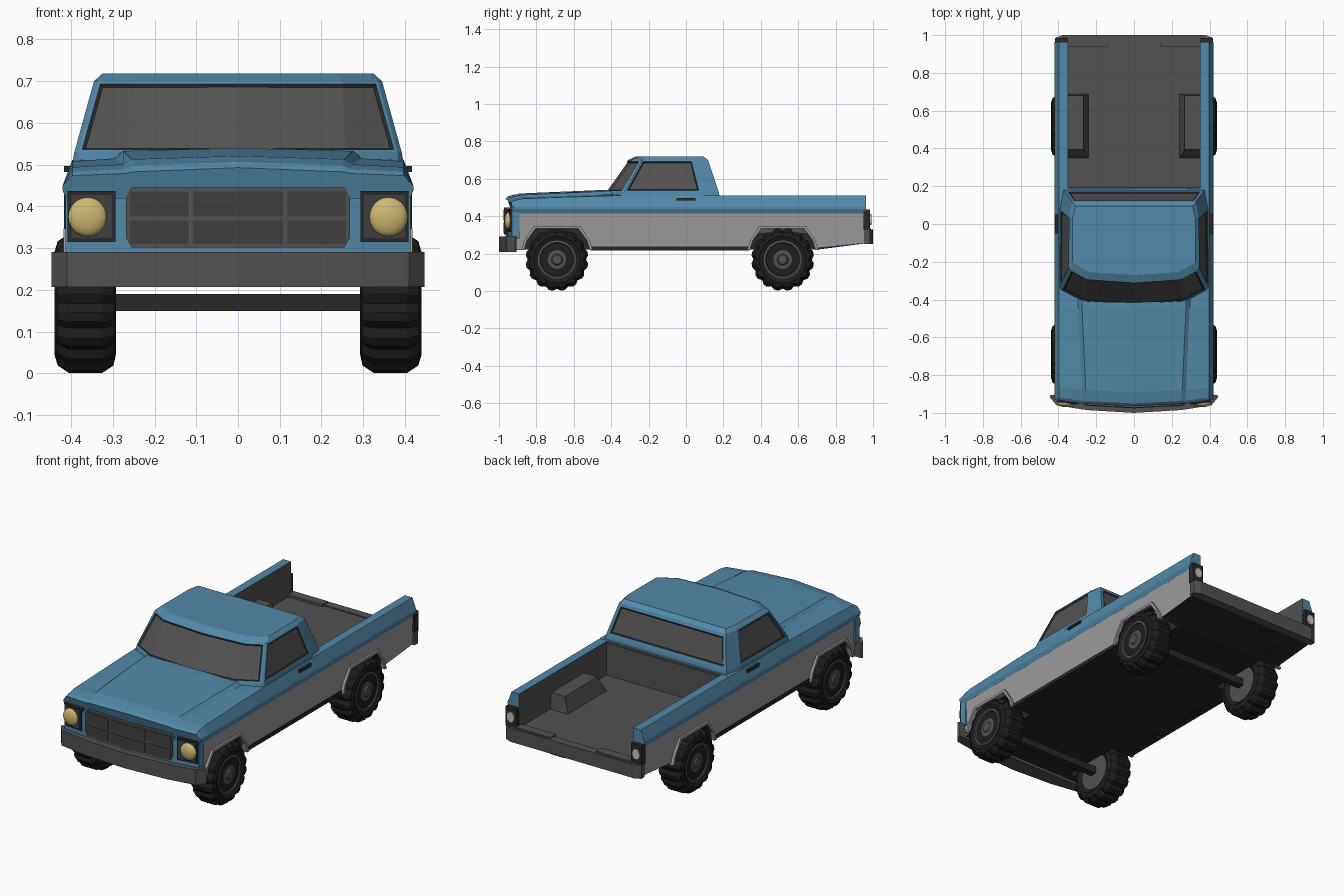
import bpy, bmesh, math

if "Cube" in bpy.data.objects:
    bpy.data.objects.remove(bpy.data.objects["Cube"])

COLOURS = {
    "blue_paint": (0.085, 0.25, 0.40), "light_grey_paint": (0.33, 0.33, 0.33),
    "dark_grey": (0.085, 0.085, 0.085), "grille_grey": (0.05, 0.05, 0.05),
    "underside_black": (0.022, 0.022, 0.022), "tyre_black": (0.013, 0.013, 0.013),
    "lamp_yellow": (0.62, 0.48, 0.17), "lamp_white": (0.55, 0.55, 0.55),
}
MATS = {}
for key, rgb in COLOURS.items():
    MATS[key] = bpy.data.materials.new(key)
    MATS[key].diffuse_color = (*rgb, 1)
BLUE, LIGHT, GREY, GRILLE, UNDER, TYRE, YELLOW, WHITE = COLOURS


def finish(name, bm, mats, rule=None):
    bmesh.ops.recalc_face_normals(bm, faces=bm.faces[:])
    bm.normal_update()
    if rule:
        for f in bm.faces:
            f.material_index = rule(f.normal, f.calc_center_median())
    me = bpy.data.meshes.new(name)
    bm.to_mesh(me)
    bm.free()
    for m in mats:
        me.materials.append(MATS[m])
    ob = bpy.data.objects.new(name, me)
    bpy.context.collection.objects.link(ob)
    return ob


def loft(rings, mirror=False, caps=True, bm=None):
    """Skin closed rings of points, optionally with an x-mirrored copy."""
    bm = bm or bmesh.new()
    for s in ((1, -1) if mirror else (1,)):
        vs = [[bm.verts.new((s * x, y, z)) for x, y, z in r] for r in rings]
        n = len(vs[0])
        for a, b in zip(vs, vs[1:]):
            for i in range(n):
                j = (i + 1) % n
                bm.faces.new((a[i], a[j], b[j], b[i]))
        if caps:
            bm.faces.new(vs[0])
            bm.faces.new(vs[-1])
    return bm


def prism(name, pts, axis, a, b, mats, mirror=False, rule=None):
    """Extrude a 2D outline along an axis; a and b may be functions of the point."""
    def ring(c):
        out = []
        for p, q in pts:
            co = [p, q]
            co.insert(axis, c(p, q) if callable(c) else c)
            out.append(co)
        return out
    return finish(name, loft([ring(a), ring(b)], mirror), mats, rule)


def box(name, x, y, z, mat, mirror=False):
    pts = [(y[0], z[0]), (y[1], z[0]), (y[1], z[1]), (y[0], z[1])]
    return prism(name, pts, 0, x[0], x[1], [mat], mirror)


def rect(x0, x1, z0, z1):
    return [(x0, z0), (x1, z0), (x1, z1), (x0, z1)]


def both(half):
    """Complete a half outline whose first point lies on x = 0."""
    return half + [(-p[0], *p[1:]) for p in reversed(half) if p[0] > 0]


def outward(n, c):
    return n.x * (1 if c.x > 0 else -1)


def bow(x):
    return 0.035 * (x / 0.42) ** 2


WHEELS = (-0.69, 0.517)
ARCH = [(-0.175, 0.22), (-0.16, 0.27), (-0.115, 0.333),
        (0.115, 0.333), (0.16, 0.27), (0.175, 0.22)]

# Hood, fenders and shoulder band under the cab
rings = []
for y, zc, k, zk, drop, zf, bend in [
        (-0.965, 0.493, 0.25, 0.483, 0.004, 0.474, 1), (-0.95, 0.507, 0.25, 0.498, 0.008, 0.484, 1),
        (-0.89, 0.521, 0.255, 0.513, 0.012, 0.494, 0.7), (-0.45, 0.54, 0.275, 0.533, 0.018, 0.508, 0),
        (-0.30, 0.54, 0.28, 0.535, 0.02, 0.511, 0), (0.19, 0.511, 0.28, 0.511, 0, 0.511, 0)]:
    half = [(0, zc), (k, zk), (k + 0.02, zk - drop), (0.397, zf),
            (0.42, 0.45), (0.42, 0.438), (0.41, 0.415)]
    rings.append([(x, y + bend * bow(x), z) for x, z in both(half)])
finish("hood_and_shoulders", loft(rings), [BLUE, GREY],
       lambda n, c: int(n.y > 0.9 and c.y > 0.1))

# Bed rails, dark on the inside
prism("bed_rail", [(0.35, 0.415), (0.41, 0.415), (0.42, 0.438), (0.42, 0.45), (0.397, 0.51), (0.35, 0.51)],
      1, 0.188, 0.963, [BLUE, GREY], True, lambda n, c: int(outward(n, c) < -0.9))

# Lower side panels with wheel arches
outline = [(-0.925, 0.415), (-0.925, 0.22)]
for w in WHEELS:
    outline += [(w + y, z) for y, z in ARCH]
outline += [(0.71, 0.23), (0.965, 0.255), (0.965, 0.415)]
prism("side_panel", outline, 0, 0.35, lambda y, z: 0.40 + 0.05 * (z - 0.22), [LIGHT, GREY, UNDER], True,
      lambda n, c: 0 if outward(n, c) > 0.9 else 1 if outward(n, c) < -0.9 else 2)
for w in WHEELS:
    rim = [(w + y * 1.09, z + (0.014 if z > 0.3 else 0)) for y, z in ARCH]
    prism("arch_flare", rim + [(w + y, z) for y, z in reversed(ARCH)], 0, 0.39, 0.418, [LIGHT], True)
    box("wheel_well", (0.27, 0.395), (w - 0.14, w + 0.14), (0.345, 0.355), UNDER, True)
box("sill_strip", (0.36, 0.407), (-0.51, 0.34), (0.217, 0.237), UNDER, True)

# Underbody
prism("underbody", [(-0.92, 0.222), (0.71, 0.222), (0.965, 0.255), (0.965, 0.312), (-0.92, 0.312)],
      0, -0.28, 0.28, [UNDER])
box("underbody_front", (0.27, 0.38), (-0.92, -0.865), (0.222, 0.312), UNDER, True)
box("underbody_middle", (0.27, 0.38), (-0.515, 0.342), (0.222, 0.312), UNDER, True)
prism("underbody_rear", [(0.692, 0.23), (0.965, 0.256), (0.965, 0.312), (0.692, 0.312)],
      0, 0.27, 0.38, [UNDER], True)
box("engine_bay", (-0.28, 0.28), (-0.92, -0.4), (0.3, 0.41), UNDER)

# Cab with inset windows
levels = [
    (0.47, [(0, -0.44), (0.26, -0.43), (0.39, -0.355), (0.402, -0.335), (0.40, 0.08), (0.38, 0.187)]),
    (0.53, [(0, -0.43), (0.26, -0.411), (0.382, -0.345), (0.392, -0.327), (0.388, 0.078), (0.37, 0.175)]),
    (0.70, [(0, -0.31), (0.25, -0.292), (0.335, -0.245), (0.345, -0.234), (0.342, 0.036), (0.328, 0.118)]),
    (0.718, [(0, -0.27), (0.235, -0.255), (0.315, -0.21), (0.325, -0.2), (0.325, 0.03), (0.31, 0.095)])]
bm = loft([[(x, y, z) for x, y in both(h)] for z, h in levels])
bmesh.ops.recalc_face_normals(bm, faces=bm.faces[:])
bm.normal_update()
band = [(f, f.normal.copy(), f.calc_center_median()) for f in bm.faces
        if 0.58 < f.calc_center_median().z < 0.65]
groups = [
    ([f for f, n, c in band if c.y < -0.2 and abs(c.x) < 0.34], 0.008),
    ([f for f, n, c in band if n.x > 0.8 and -0.25 < c.y < 0.02], 0.008),
    ([f for f, n, c in band if n.x < -0.8 and -0.25 < c.y < 0.02], 0.008),
    ([f for f, n, c in band if n.y > 0.5 and abs(c.x) < 0.05], 0.018)]
for faces, margin in groups:
    bmesh.ops.inset_region(bm, faces=faces, thickness=margin, use_even_offset=True)
    seal = bmesh.ops.inset_region(bm, faces=faces, thickness=0.006, depth=-0.005, use_even_offset=True)
    for f in seal["faces"]:
        f.material_index = 2
    for f in faces:
        f.material_index = 1
finish("cab", bm, [BLUE, GREY, UNDER])
box("door_handle", (0.395, 0.417), (-0.05, 0.05), (0.483, 0.497), UNDER, True)

# Front fascia, grille, headlights and bumper
plan = both([(0, -0.965), (0.27, -0.965 + bow(0.27)), (0.413, -0.965 + bow(0.413)), (0.413, -0.89)])
prism("front_fascia", plan, 2, 0.28, 0.42, [BLUE])


def grille_y(offset):
    return lambda x, z: -0.965 + 0.055 * x - offset


prism("grille_frame", [(0, 0.302), (0.255, 0.302), (0.268, 0.325), (0.268, 0.42), (0.255, 0.445), (0, 0.445)],
      1, grille_y(0.008), grille_y(-0.01), [GREY], True)
for z0, z1 in ((0.31, 0.366), (0.376, 0.436)):
    for x0, x1 in ((0, 0.108), (0.118, 0.259)):
        prism("grille_cell", rect(x0, x1, z0, z1), 1, grille_y(0.011), grille_y(0), [GRILLE], True)


def lamp_y(offset):
    return lambda x, z: -0.949 + 0.13 * (x - 0.29) - offset


prism("headlight_bezel", rect(0.293, 0.408, 0.315, 0.437), 1, lamp_y(0.006), lamp_y(-0.02), [UNDER], True)
prism("headlight_panel", rect(0.302, 0.40, 0.325, 0.428), 1, lamp_y(0.009), lamp_y(0), [GRILLE], True)
bm = bmesh.new()
for s in (1, -1):
    ball = bmesh.ops.create_uvsphere(bm, u_segments=20, v_segments=12, radius=0.047)["verts"]
    bmesh.ops.scale(bm, vec=(1, 0.45, 1), verts=ball)
    bmesh.ops.translate(bm, vec=(s * 0.36, -0.949, 0.375), verts=ball)
for f in bm.faces:
    f.smooth = True
finish("headlights", bm, [YELLOW])
prism("front_bumper", both([(0, -1.0), (0.25, -0.985), (0.41, -0.96), (0.447, -0.915), (0.44, -0.905), (0.38, -0.905)]),
      2, 0.207, 0.291, [GREY])

# Load bed
box("bed_floor", (-0.355, 0.355), (0.185, 0.965), (0.308, 0.322), GREY)
box("bed_front_wall", (-0.355, 0.355), (0.18, 0.196), (0.31, 0.5), GREY)
prism("bed_wheel_box", [(0.345, 0.315), (0.395, 0.41), (0.68, 0.41), (0.69, 0.315)],
      0, lambda y, z: 0.24 + 0.3 * (z - 0.315), 0.355, [GREY], True)

# Rear bumper, step plates and tail lamps
prism("rear_bumper", both([(0, 1.0), (0.38, 1.0), (0.415, 0.985), (0.415, 0.955)]), 2, 0.252, 0.328, [GREY])
box("rear_step", (0.14, 0.36), (0.94, 0.99), (0.318, 0.335), GREY, True)
box("tail_lamp_housing", (0.352, 0.417), (0.95, 0.985), (0.325, 0.435), UNDER, True)
disc = [(0.385 + 0.024 * math.cos(i * math.pi / 5), 0.382 + 0.03 * math.sin(i * math.pi / 5)) for i in range(10)]
prism("tail_lamp", disc, 1, 0.98, 0.991, [WHITE], True)


# Wheels: lathed tyres with lugs and stepped hubs
def lathe(name, profile, segs, wy, mat, lug=None):
    rings = []
    for x, r in profile:
        ring = []
        for i in range(segs):
            rr = r - 0.012 if lug and r > 0.145 and i % 3 == 0 else r
            a = 2 * math.pi * i / segs
            ring.append((x, wy + rr * math.cos(a), 0.168 + rr * math.sin(a)))
        rings.append(ring)
    return finish(name, loft(rings, True), [mat])


for w, side in zip(WHEELS, ("front", "rear")):
    lathe(side + "_tyres", [(0.31, 0.098), (0.292, 0.12), (0.298, 0.15), (0.325, 0.168),
                            (0.405, 0.168), (0.432, 0.15), (0.439, 0.125), (0.428, 0.098)],
          48, w, TYRE, True)
    lathe(side + "_hubs", [(0.30, 0.04), (0.305, 0.10), (0.432, 0.102), (0.434, 0.092), (0.418, 0.084),
                           (0.414, 0.058), (0.428, 0.05), (0.43, 0.03), (0.438, 0.024), (0.438, 0.01)],
          24, w, GREY)
    box(side + "_axle", (-0.31, 0.31), (w - 0.02, w + 0.02), (0.15, 0.19), UNDER)

for m in bpy.data.materials:
    if m.users and not m.is_grease_pencil:
        m.use_nodes = True
        m.node_tree.nodes["Principled BSDF"].inputs["Base Color"].default_value = m.diffuse_color
